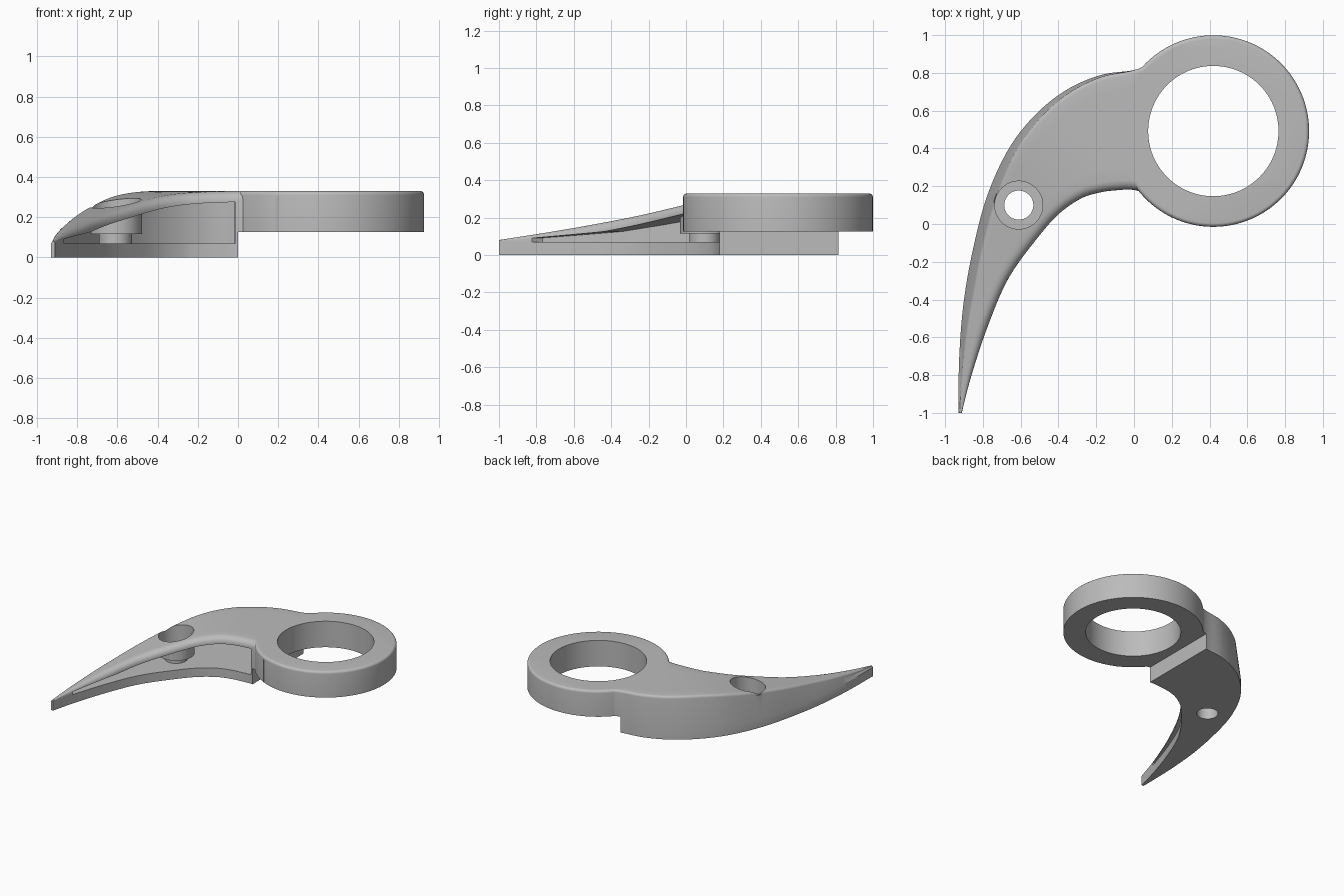
import bpy, bmesh, math
from mathutils import Vector

cube = bpy.data.objects.get("Cube")
if cube:
    bpy.data.objects.remove(cube, do_unlink=True)

grey = bpy.data.materials.new("light_grey")
grey.use_nodes = True
grey.diffuse_color = (0.5, 0.5, 0.5, 1)
bsdf = next(n for n in grey.node_tree.nodes if n.type == "BSDF_PRINCIPLED")
bsdf.inputs["Base Color"].default_value = (0.5, 0.5, 0.5, 1)
bsdf.inputs["Roughness"].default_value = 0.6

FLOOR, STEP, TOP = 0.07, 0.125, 0.33
RING, SCREW = (0.42, 0.492), (-0.61, 0.10)

# Plan outline: matching points on the convex and concave edges, tip to neck
OUTER = [(-.93, -1), (-.925, -.7), (-.9, -.4), (-.845, -.1), (-.77, .17), (-.65, .42),
         (-.5, .6), (-.34, .72), (-.17, .79), (0, .815), (.08, .855), (.2, .945)]
INNER = [(-.912, -1), (-.86, -.8), (-.77, -.53), (-.66, -.28), (-.5, -.06), (-.39, .06),
         (-.28, .135), (-.19, .165), (-.1, .178), (0, .18), (.08, .145), (.2, .033)]


def spline(points, t):
    """Catmull-Rom point at parameter t."""
    i = min(int(t), len(points) - 2)
    f = t - i
    a, b, c, d = (Vector(points[max(0, min(len(points) - 1, i + k))]) for k in (-1, 0, 1, 2))
    return b + 0.5 * f * (c - a + f * (2 * a - 5 * b + 4 * c - d + f * (3 * (b - c) + d - a)))


def top_z(p):
    """Sloping claw top that blends into the flat ring top."""
    slope = 0.08 + 0.14 * (p.x + 0.92) + 0.133 * (p.y + 1)
    k = 0.04
    h = max(k - abs(slope - TOP), 0) / k
    return min(slope, TOP) - h * h * k / 4


def finish(name, bm):
    bmesh.ops.recalc_face_normals(bm, faces=bm.faces)
    mesh = bpy.data.meshes.new(name)
    bm.to_mesh(mesh)
    bm.free()
    mesh.materials.append(grey)
    obj = bpy.data.objects.new(name, mesh)
    bpy.context.collection.objects.link(obj)
    return obj


def loft(name, sections):
    bm = bmesh.new()
    rings = [[bm.verts.new(p) for p in s] for s in sections]
    n = len(rings[0])
    for a, b in zip(rings, rings[1:]):
        for i in range(n):
            j = (i + 1) % n
            bm.faces.new((a[i], a[j], b[j], b[i]))
    bm.faces.new(rings[0])
    bm.faces.new(rings[-1])
    return finish(name, bm)


def turned(name, centre, profile, n=64):
    """Solid of revolution from (radius, z) pairs."""
    angles = [2 * math.pi * i / n for i in range(n)]
    return loft(name, [[(centre[0] + r * math.cos(a), centre[1] + r * math.sin(a), z)
                        for a in angles] for r, z in profile])


def combine(target, tool, operation):
    mod = target.modifiers.new("combine", "BOOLEAN")
    mod.operation, mod.solver, mod.object = operation, "EXACT", tool
    bpy.context.view_layer.update()
    result = bpy.data.meshes.new_from_object(
        target.evaluated_get(bpy.context.evaluated_depsgraph_get()))
    target.modifiers.clear()
    target.data = result
    bpy.data.objects.remove(tool, do_unlink=True)


def claw_section(t):
    p, q = spline(OUTER, t), spline(INNER, t)
    u = (q - p).normalized()
    w = (q - p).length
    fade = max(0, min(1, (9 - t) / 5))
    lean = min(0.05 * fade, 0.25 * w)
    r_out = min(0.02, 0.15 * w)
    r_in = min(0.05 if t < 9 else 0.05 - 0.03 * (t - 9) / 2, 0.3 * w)

    def at(d, drop=0.0):
        xy = p + u * d
        return (xy.x, xy.y, max(top_z(xy) - drop, FLOOR + 0.001))

    def corner(r, drop, place):
        drop = min(drop, 0.5 * (top_z(p) - FLOOR))
        angles = [math.pi / 2 * i / 5 for i in range(6)]
        return [at(place(r * (1 - math.sin(a))), drop * (1 - math.cos(a))) for a in angles]

    left = corner(r_out, 0.02, lambda d: lean + d)[::-1]
    right = corner(r_in, 0.045, lambda d: w - d)
    start, end = lean + r_out, w - r_in
    middle = [at(start + (end - start) * i / 8) for i in range(1, 8)]
    return ([(p.x, p.y, 0), (p.x, p.y, FLOOR)] + left + middle + right
            + [(q.x, q.y, FLOOR), (q.x, q.y, 0)])


def slot_section(t):
    p, q = spline(OUTER, t), spline(INNER, t)
    u = (q - p).normalized()
    w = (q - p).length
    a, b = p + u * min(0.08, 0.4 * w), q + u * 0.1
    za, zq = (max(FLOOR + 0.004, top_z(v) - min(0.055, 0.5 * (top_z(v) - FLOOR)))
              for v in (a, q))
    return [(a.x, a.y, FLOOR), (a.x, a.y, za), (q.x, q.y, zq), (b.x, b.y, zq), (b.x, b.y, FLOOR)]


# Claw body, stepped up under the neck
body = loft("claw_grip_shell", [claw_section(11 * i / 66) for i in range(67)])
step = bmesh.new()
bmesh.ops.create_cube(step, size=1)
bmesh.ops.scale(step, vec=(1, 3, 1), verts=step.verts)
bmesh.ops.translate(step, vec=(0.5, 0, STEP - 0.5), verts=step.verts)
combine(body, finish("step_cutter", step), "DIFFERENCE")

# Finger ring with a rounded upper rim
R, F = 0.507, 0.02
rim = [(R - F + F * math.cos(a), TOP - F + F * math.sin(a))
       for a in (math.pi / 2 * i / 5 for i in range(6))]
combine(body, turned("finger_ring", RING, [(R, STEP)] + rim, 128), "UNION")
combine(body, turned("finger_hole", RING, [(0.345, -1), (0.345, 1)], 96), "DIFFERENCE")

# Side slot open along the concave edge
combine(body, loft("side_slot", [slot_section(0.9 + 7.95 * i / 48) for i in range(49)]),
        "DIFFERENCE")

# Screw boss with its counterbore and through hole
combine(body, turned("screw_boss", SCREW, [(0.082, 0.05), (0.082, 0.115), (0.132, 0.115),
                                           (0.132, 0.235)]), "UNION")
combine(body, turned("counterbore", SCREW, [(0.077, -1), (0.077, 0.122), (0.127, 0.122),
                                            (0.127, 1)]), "DIFFERENCE")

bpy.ops.object.select_all(action="DESELECT")
body.select_set(True)
bpy.context.view_layer.objects.active = body
bpy.ops.object.shade_smooth_by_angle(angle=math.radians(30))
